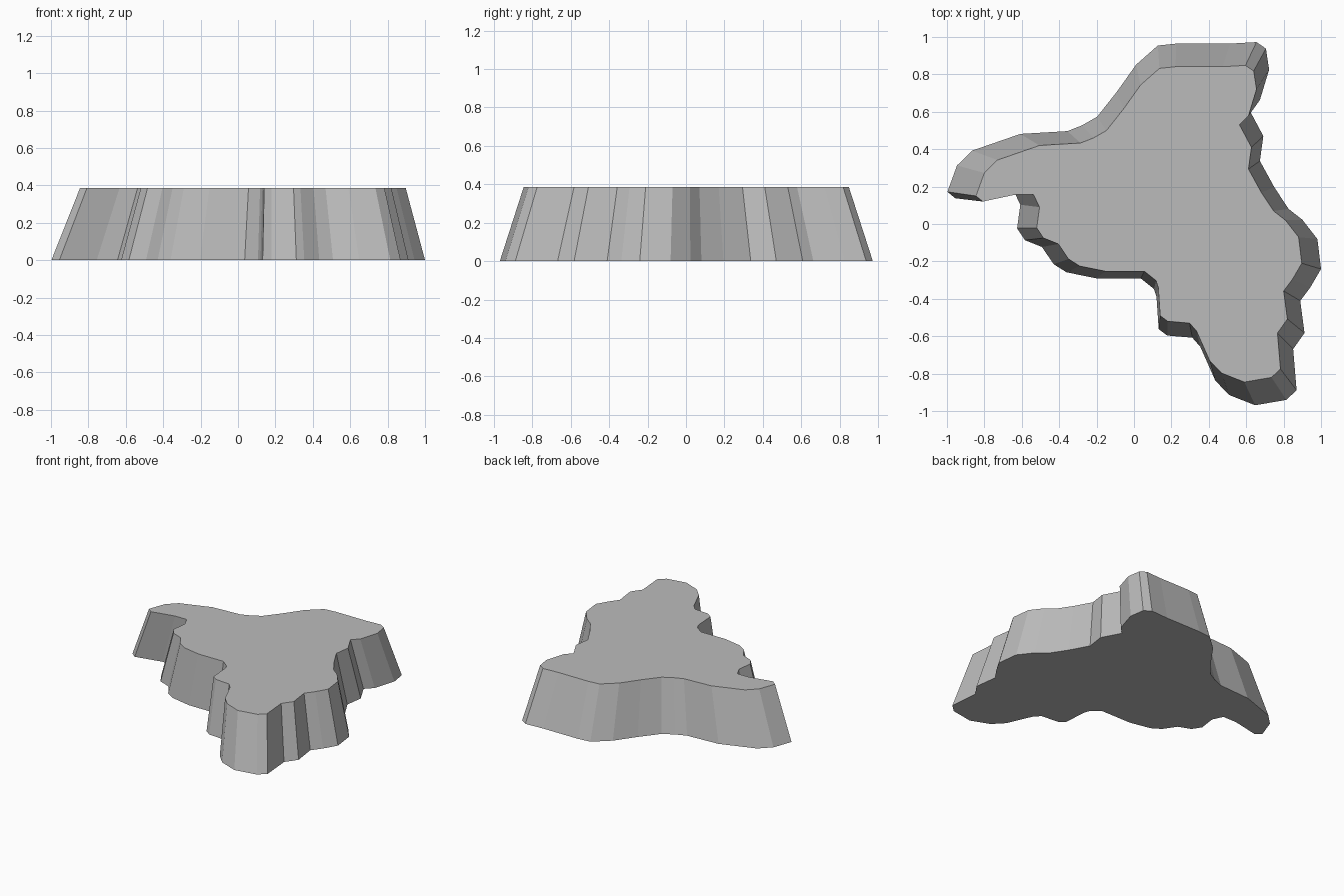
import bpy, bmesh

HEIGHT = 0.385
TAPER = 0.872          # top outline relative to the base outline
SHIFT_X = 0.025        # the top sits slightly to the right

# Outline of the flat top, counter-clockwise from the left tip
OUTLINE = [
    (-.845, .15), (-.808, .12), (-.634, .157), (-.537, .157), (-.505, .09),
    (-.52, -.02), (-.484, -.075), (-.404, -.107), (-.35, -.187), (-.29, -.225),
    (-.152, -.253), (.056, -.253), (.118, -.303), (.13, -.34), (.14, -.49),
    (.18, -.52), (.297, -.53), (.334, -.572), (.404, -.73), (.468, -.797),
    (.59, -.845), (.735, -.82), (.783, -.775), (.767, -.583), (.82, -.508),
    (.80, -.358), (.848, -.294), (.897, -.21), (.88, -.07), (.81, .02),
    (.746, .07), (.68, .17), (.612, .294), (.628, .41), (.564, .53),
    (.612, .578), (.655, .72), (.64, .818), (.596, .848), (.473, .841),
    (.222, .841), (.136, .832), (.035, .743), (-.056, .615), (-.147, .50),
    (-.217, .46), (-.286, .433), (-.505, .42), (-.73, .342), (-.80, .273),
]

stone = bpy.data.materials.new("stone grey")
stone.diffuse_color = (0.5, 0.5, 0.5, 1)

# Tapered plateau: base loop, top loop, two caps and a ring of sloped walls
bm = bmesh.new()
top = [bm.verts.new((x, y, HEIGHT)) for x, y in OUTLINE]
base = [bm.verts.new(((x - SHIFT_X) / TAPER, y / TAPER, 0)) for x, y in OUTLINE]
bm.faces.new(top)
bm.faces.new(base[::-1])
n = len(OUTLINE)
for i in range(n):
    j = (i + 1) % n
    bm.faces.new((base[i], base[j], top[j], top[i]))

mesh = bpy.data.meshes.new("cliff_plateau")
bm.to_mesh(mesh)
bm.free()
mesh.materials.append(stone)
plateau = bpy.data.objects.new("cliff_plateau", mesh)
bpy.context.collection.objects.link(plateau)
